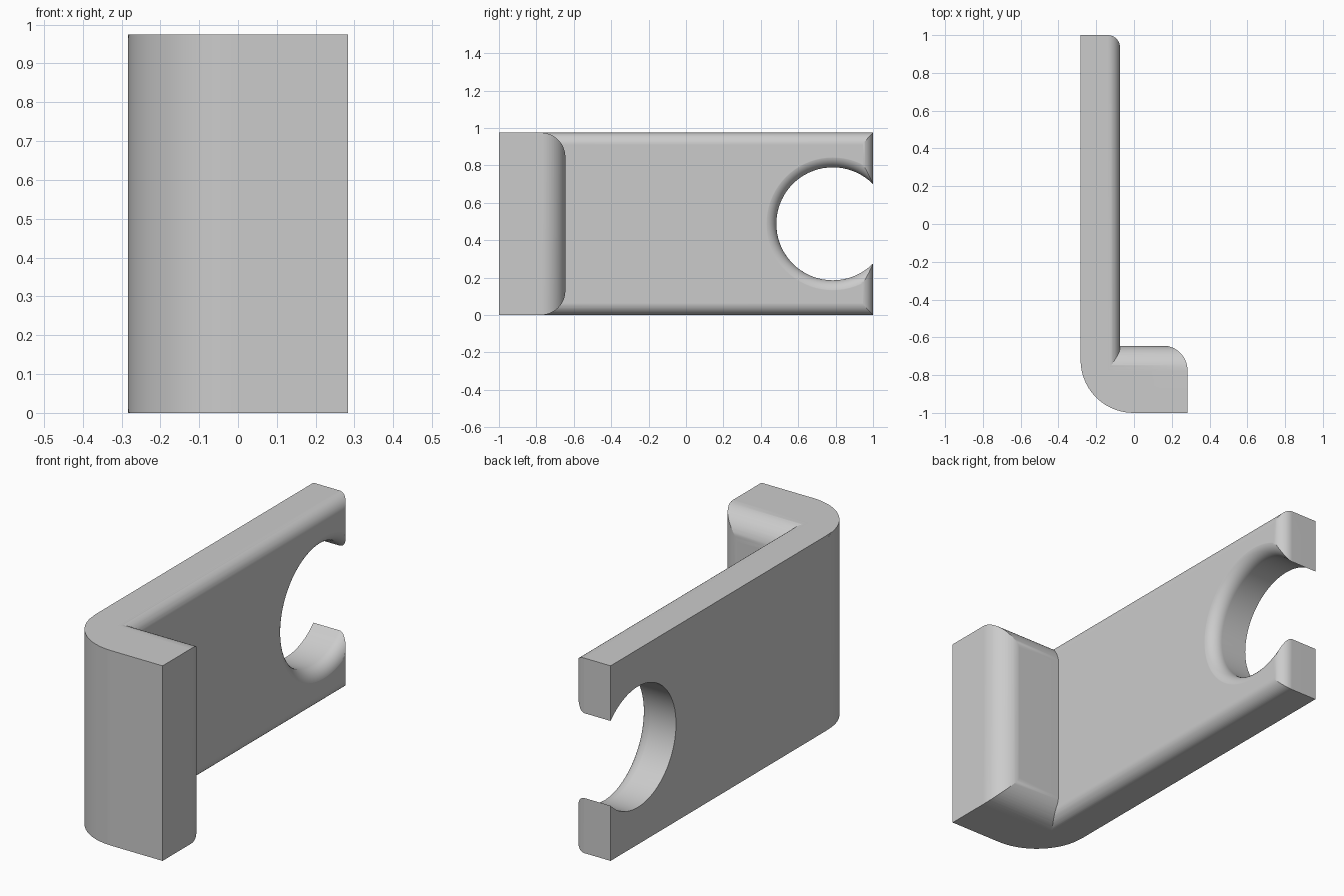
import bpy, bmesh, math
from mathutils import Vector

cube = bpy.data.objects.get("Cube")
if cube:
    bpy.data.objects.remove(cube, do_unlink=True)

# Main dimensions
W, H = 0.283, 0.975        # half width, height
ARM_X, ARM_R = -0.075, 0.065
FOOT_Y, FOOT_R = -0.645, 0.13
BEND_R = 0.28
HOLE_Y, HOLE_R = 0.785, 0.302
STEPS = 14
GAP = 0.001                # keeps tool surfaces from coinciding

grey = bpy.data.materials.new("plain grey")
grey.use_nodes = True
colour = (0.6, 0.6, 0.6, 1)
grey.diffuse_color = colour
grey.node_tree.nodes["Principled BSDF"].inputs["Base Color"].default_value = colour


def finish(name, bm):
    bmesh.ops.recalc_face_normals(bm, faces=bm.faces)
    mesh = bpy.data.meshes.new(name)
    bm.to_mesh(mesh)
    bm.free()
    mesh.materials.append(grey)
    ob = bpy.data.objects.new(name, mesh)
    bpy.context.collection.objects.link(ob)
    return ob


def rounded(corners):
    """Outline with right-angled corners (u, v, radius) turned into arcs."""
    pts = []
    for i, (u, v, r) in enumerate(corners):
        p = Vector((u, v))
        if r == 0:
            pts.append(p)
            continue
        d1 = (Vector(corners[i - 1][:2]) - p).normalized()
        d2 = (Vector(corners[(i + 1) % len(corners)][:2]) - p).normalized()
        for k in range(STEPS + 1):
            t = math.pi / 2 * k / STEPS
            pts.append(p + r * (d1 + d2) - r * (d2 * math.cos(t) + d1 * math.sin(t)))
    return pts


def prism(name, corners, axis, lo, hi):
    """Extrude an outline along the x, y or z axis (0, 1, 2)."""
    bm = bmesh.new()
    ends = []
    for level in (lo, hi):
        ring = []
        for p in rounded(corners):
            co = [round(p.x, 5), round(p.y, 5)]
            co.insert(axis, level)
            ring.append(bm.verts.new(co))
        bm.faces.new(ring)
        ends.append(ring)
    bridge(bm, *ends)
    return finish(name, bm)


def bridge(bm, a, b):
    for i in range(len(a)):
        bm.faces.new((a[i - 1], a[i], b[i], b[i - 1]))


def combine(ob, tool, operation):
    """Apply a boolean, then merge stray points so the solid stays closed."""
    mod = ob.modifiers.new("combine", 'BOOLEAN')
    mod.operation, mod.solver, mod.object = operation, 'EXACT', tool
    bpy.context.view_layer.objects.active = ob
    bpy.ops.object.modifier_apply(modifier=mod.name)
    bpy.data.objects.remove(tool, do_unlink=True)
    bm = bmesh.new()
    bm.from_mesh(ob.data)
    bmesh.ops.remove_doubles(bm, verts=bm.verts, dist=0.00005)
    bmesh.ops.recalc_face_normals(bm, faces=bm.faces)
    bm.to_mesh(ob.data)
    bm.free()


# Long arm: plan outline trimmed by a section with rounded inner edges
side = ARM_X + GAP
bracket = prism("bracket", [(-W, -1, BEND_R + 0.01), (0.1, -1, 0), (0.1, -0.8, 0),
                            (side, -0.8, 0), (side, 1, ARM_R), (-W, 1, 0)], 2, -0.1, H + 0.1)
combine(bracket, prism("arm_section", [(-0.5, 0, 0), (ARM_X, 0, ARM_R), (ARM_X, H, ARM_R),
                                       (-0.5, H, 0)], 1, -1.2, 1.2), 'INTERSECT')

# Round notch, flaring out at the inner face
profile = [(-0.4, HOLE_R)]
for k in range(STEPS + 1):
    t = math.pi / 2 * k / STEPS
    profile.append((side - ARM_R + ARM_R * math.sin(t), HOLE_R + ARM_R * (1 - math.cos(t))))
profile.append((0.1, HOLE_R + ARM_R))
bm = bmesh.new()
N = 72
rings = [[bm.verts.new((x, HOLE_Y + r * math.cos(math.tau * i / N),
                        H / 2 + r * math.sin(math.tau * i / N))) for i in range(N)]
         for x, r in profile]
for a, b in zip(rings, rings[1:]):
    bridge(bm, a, b)
bm.faces.new(rings[0])
bm.faces.new(rings[-1])
combine(bracket, finish("notch_cutter", bm), 'DIFFERENCE')

# Short foot: same idea with larger rounded edges on its back
foot = prism("foot", [(-W, -1, BEND_R), (W, -1, 0), (W, FOOT_Y + GAP, FOOT_R),
                      (-W, FOOT_Y + GAP, 0)], 2, -0.1, H + 0.1)
combine(foot, prism("foot_section", [(-1.2, 0, 0), (FOOT_Y, 0, FOOT_R), (FOOT_Y, H, FOOT_R),
                                     (-1.2, H, 0)], 0, -0.5, 0.5), 'INTERSECT')
combine(bracket, foot, 'UNION')

# Smooth shading with crisp edges
bpy.ops.object.select_all(action='DESELECT')
bracket.select_set(True)
bpy.context.view_layer.objects.active = bracket
bpy.ops.object.shade_smooth_by_angle(angle=math.radians(20))
weighted = bracket.modifiers.new("even shading", 'WEIGHTED_NORMAL')
weighted.keep_sharp = True
